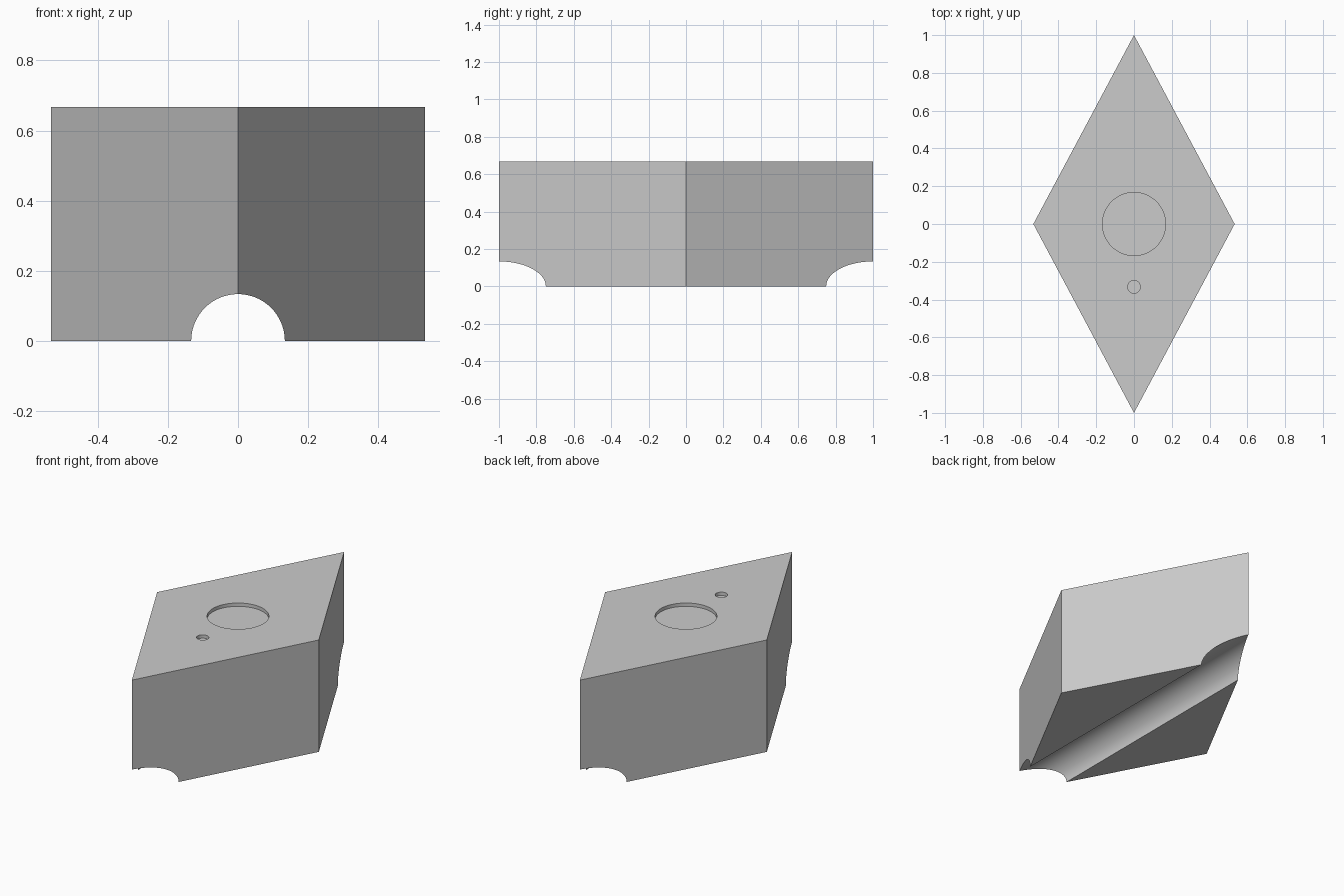
import bpy, bmesh, math

if "Cube" in bpy.data.objects:
    bpy.data.objects.remove(bpy.data.objects["Cube"])

HX, HY, H = 0.533, 1.0, 0.667   # half width, half length, height
DEPTH = 0.02                    # depth of the recesses in the top

# Diamond-shaped block
bm = bmesh.new()
base = bm.faces.new([bm.verts.new(p) for p in
                     ((HX, 0, 0), (0, HY, 0), (-HX, 0, 0), (0, -HY, 0))])
top = bmesh.ops.extrude_face_region(bm, geom=[base])["geom"]
bmesh.ops.translate(bm, vec=(0, 0, H),
                    verts=[v for v in top if isinstance(v, bmesh.types.BMVert)])
bmesh.ops.recalc_face_normals(bm, faces=bm.faces)
mesh = bpy.data.meshes.new("diamond_block")
bm.to_mesh(mesh)
bm.free()
block = bpy.data.objects.new("diamond_block", mesh)
bpy.context.collection.objects.link(block)


def cut_cylinder(name, radius, length, location, rotation=(0, 0, 0)):
    bpy.ops.mesh.primitive_cylinder_add(vertices=96, radius=radius, depth=length,
                                        location=location, rotation=rotation)
    cutter = bpy.context.object
    cutter.name = name
    cutter.hide_render = True
    bpy.context.view_layer.objects.active = block
    mod = block.modifiers.new(name, 'BOOLEAN')
    mod.operation = 'DIFFERENCE'
    mod.solver = 'EXACT'
    mod.object = cutter
    bpy.ops.object.modifier_apply(modifier=name)
    bpy.data.objects.remove(cutter, do_unlink=True)


# Half-round groove along the underside
cut_cylinder("groove_cutter", 0.1335, 2.4, (0, 0, 0), (math.pi / 2, 0, 0))
# Shallow round recesses in the top: large centre and small marker
cut_cylinder("centre_recess_cutter", 0.167, 2 * DEPTH, (0, 0, H))
cut_cylinder("marker_recess_cutter", 0.0335, 2 * DEPTH, (0, -0.333, H))

# Smooth the curved walls, keep edges sharp
bpy.ops.object.select_all(action='DESELECT')
block.select_set(True)
bpy.context.view_layer.objects.active = block
bpy.ops.object.shade_smooth_by_angle(angle=math.radians(30))
